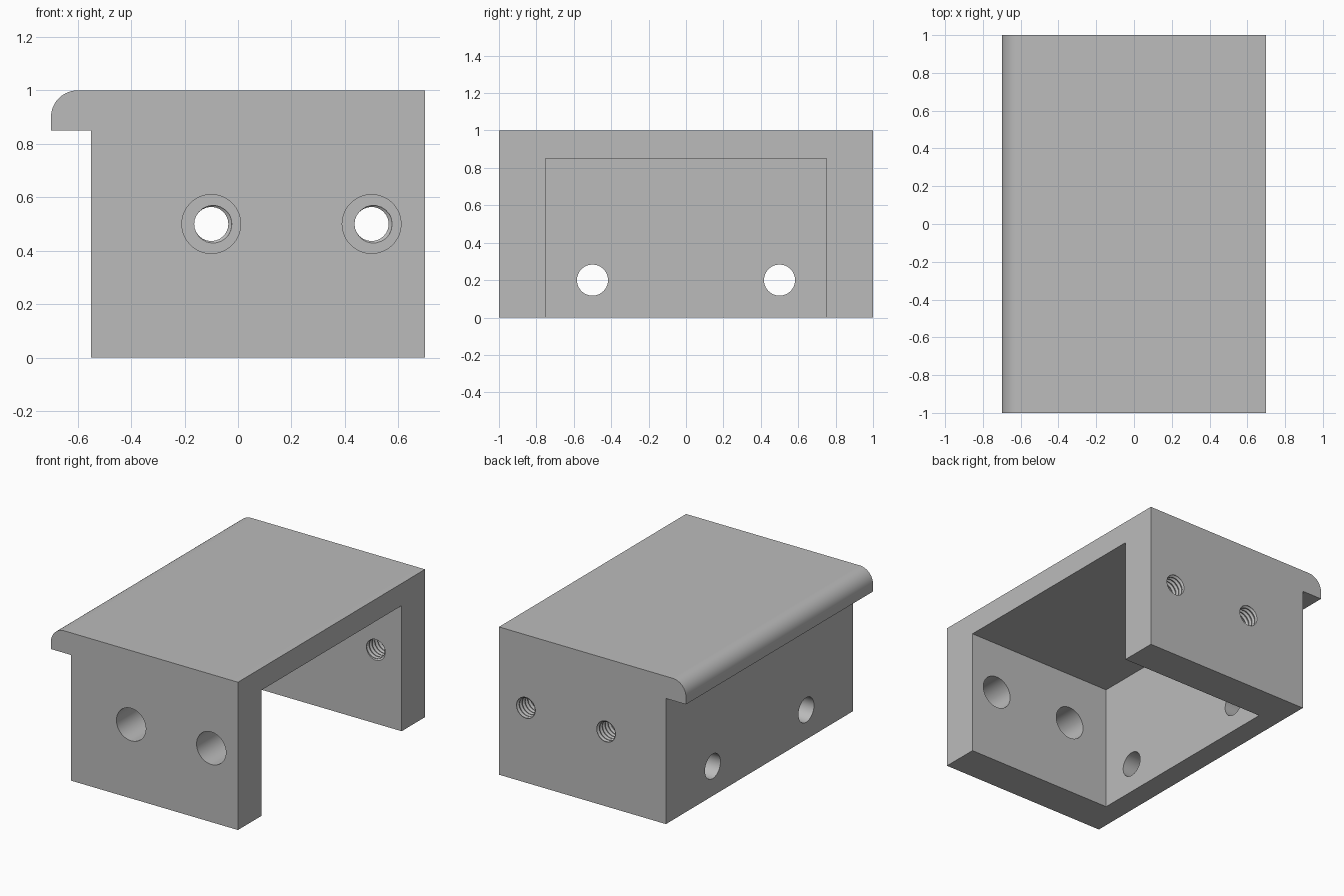
import bpy, bmesh, math
from mathutils import Matrix, Vector

cube = bpy.data.objects.get("Cube")
if cube:
    bpy.data.objects.remove(cube, do_unlink=True)

# One plain grey metal
grey = bpy.data.materials.new("plain grey")
grey.use_nodes = True
grey.diffuse_color = (0.5, 0.5, 0.5, 1)
grey.node_tree.nodes["Principled BSDF"].inputs["Base Color"].default_value = grey.diffuse_color


def finish(bm, name):
    bmesh.ops.recalc_face_normals(bm, faces=bm.faces[:])
    mesh = bpy.data.meshes.new(name)
    bm.to_mesh(mesh)
    bm.free()
    obj = bpy.data.objects.new(name, mesh)
    bpy.context.collection.objects.link(obj)
    return obj


def box(name, lo, hi):
    lo, hi = Vector(lo), Vector(hi)
    bm = bmesh.new()
    bmesh.ops.create_cube(bm, size=1, matrix=Matrix.Translation((lo + hi) / 2)
                          @ Matrix.Diagonal((hi - lo).to_4d()))
    return finish(bm, name)


def drill(name, radius, depth, centre, axis):
    bm = bmesh.new()
    turn = Matrix.Rotation(math.pi / 2, 4, axis)
    bmesh.ops.create_cone(bm, cap_ends=True, segments=64, radius1=radius, radius2=radius,
                          depth=depth, matrix=Matrix.Translation(centre) @ turn)
    return finish(bm, name)


def tap(name, x, z, start, end, minor=0.064, major=0.077, pitch=0.03, n=24):
    """Threaded cutter along y; the mesh diagonals follow the helix."""
    def radius(phase):
        ridge = abs(2 * (phase % 1) - 1)
        return minor + (major - minor) * min(1, max(0, (ridge - 0.2) / 0.65))

    bm = bmesh.new()
    rings = []
    for j in range(int((end - start) / pitch * n) + 1):
        ring = []
        for i in range(n):
            a = math.tau * i / n
            r = radius((j - i) / n)
            ring.append(bm.verts.new((x + r * math.cos(a), start + j * pitch / n,
                                      z + r * math.sin(a))))
        rings.append(ring)
    for low, high in zip(rings, rings[1:]):
        for i in range(n):
            k = (i + 1) % n
            bm.faces.new((low[i], low[k], high[k]))
            bm.faces.new((low[i], high[k], high[i]))
    bm.faces.new(rings[0])
    bm.faces.new(rings[-1])
    return finish(bm, name)


# Body: side profile with rounded overhanging lip, extruded front to back
profile = [(-0.55, 0), (0.7, 0), (0.7, 1)]
for s in range(17):
    a = math.pi / 2 * (1 + s / 16)
    profile.append((-0.6 + 0.1 * math.cos(a), 0.9 + 0.1 * math.sin(a)))
profile += [(-0.7, 0.85), (-0.55, 0.85)]
bm = bmesh.new()
face = bm.faces.new([bm.verts.new((x, -1, z)) for x, z in profile])
moved = bmesh.ops.extrude_face_region(bm, geom=[face])["geom"]
bmesh.ops.translate(bm, vec=(0, 2, 0),
                    verts=[v for v in moved if isinstance(v, bmesh.types.BMVert)])
body = finish(bm, "bracket_body")
body.data.materials.append(grey)

# Cavity open below and to one side, then the holes
cutters = [box("cavity_cutter", (-0.4, -0.75, -0.5), (1, 0.75, 0.85))]
for x in (-0.1, 0.5):
    cutters.append(drill("front_hole_cutter", 0.11, 0.4, (x, -0.875, 0.5), 'X'))
    cutters.append(tap("threaded_hole_cutter", x, 0.5, 0.7207, 1.03))
for y in (-0.5, 0.5):
    cutters.append(drill("side_hole_cutter", 0.083, 0.3, (-0.475, y, 0.2), 'Y'))

bpy.ops.object.select_all(action='DESELECT')
body.select_set(True)
bpy.context.view_layer.objects.active = body
for cutter in cutters:
    cutter.hide_render = True
    cut = body.modifiers.new("cut", 'BOOLEAN')
    cut.operation = 'DIFFERENCE'
    cut.solver = 'EXACT'
    cut.object = cutter
    bpy.ops.object.modifier_apply(modifier=cut.name)
    bpy.data.objects.remove(cutter, do_unlink=True)

bpy.ops.object.shade_smooth_by_angle(angle=math.radians(30))
